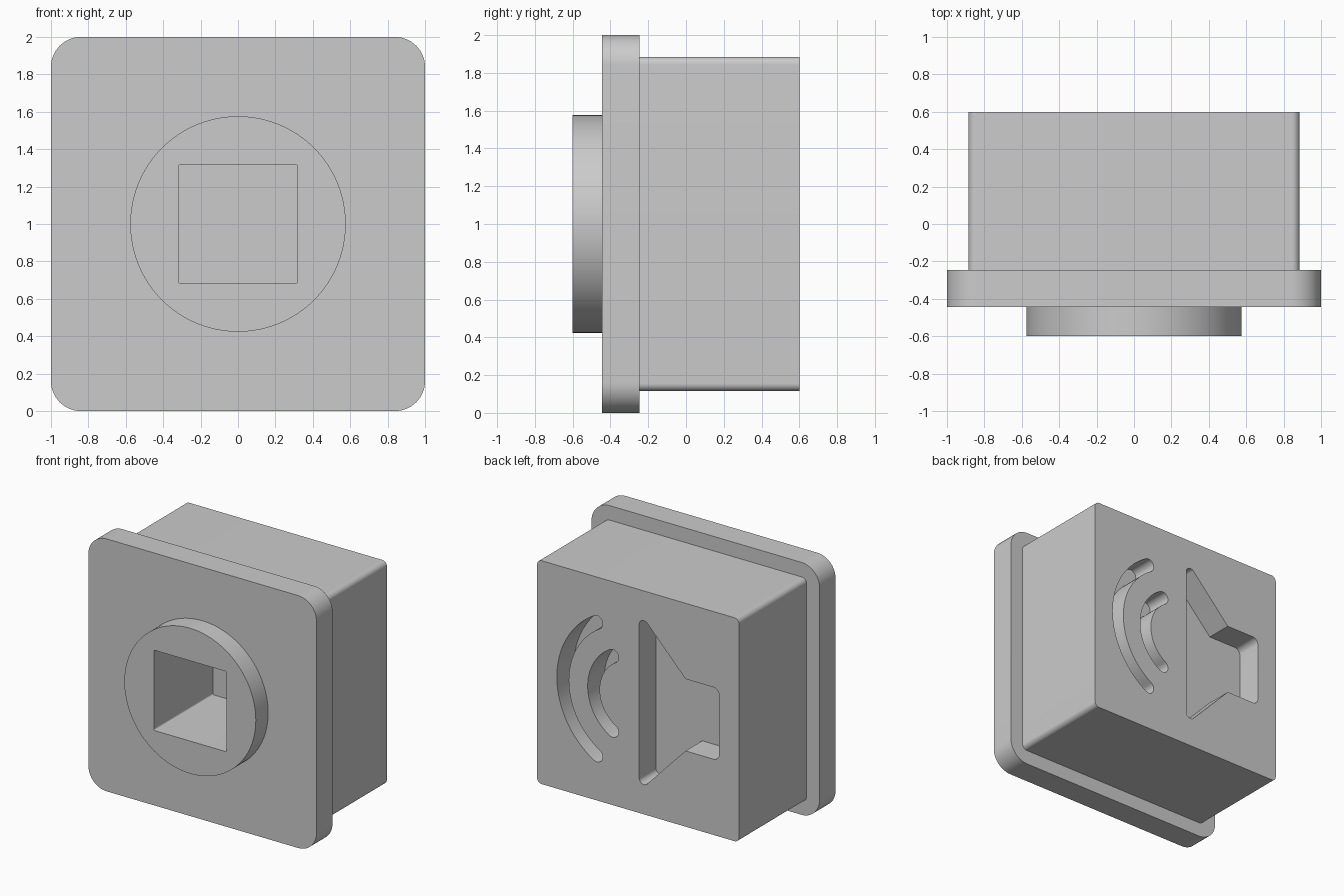
import bpy, bmesh, math
from mathutils import Vector

if "Cube" in bpy.data.objects:
    bpy.data.objects.remove(bpy.data.objects["Cube"], do_unlink=True)

CENTRE_Z = 1.0
BACK = 0.6

grey = bpy.data.materials.new("plain grey")
grey.use_nodes = True
grey.diffuse_color = (0.6, 0.6, 0.6, 1)
grey.node_tree.nodes["Principled BSDF"].inputs["Base Color"].default_value = (0.6, 0.6, 0.6, 1)


def arc(cx, cz, radius, start, end, steps):
    """Points on a circular arc, angles in degrees."""
    angles = [math.radians(start + (end - start) * i / steps) for i in range(steps + 1)]
    return [(cx + radius * math.cos(a), cz + radius * math.sin(a)) for a in angles]


def fillet(corners, steps=10):
    """Round each (x, z, radius) corner of a closed outline."""
    outline = []
    for i, (x, z, radius) in enumerate(corners):
        p = Vector((x, z))
        if radius == 0:
            outline.append((x, z))
            continue
        a = (Vector(corners[i - 1][:2]) - p).normalized()
        b = (Vector(corners[(i + 1) % len(corners)][:2]) - p).normalized()
        half = a.angle(b) / 2
        centre = p + (a + b).normalized() * radius / math.sin(half)
        start = p + a * radius / math.tan(half) - centre
        end = p + b * radius / math.tan(half) - centre
        for k in range(steps + 1):
            d = start.lerp(end, k / steps).normalized() * radius
            outline.append(tuple(centre + d))
    return outline


def rounded_square(half, radius):
    return fillet([(sx * half, sz * half, radius)
                   for sx, sz in ((-1, -1), (1, -1), (1, 1), (-1, 1))])


def prism(name, outline, y_front, y_back):
    """Extrude an outline in the upright plane along y."""
    bm = bmesh.new()
    face = bm.faces.new([bm.verts.new((x, y_front, z + CENTRE_Z)) for x, z in outline])
    grown = bmesh.ops.extrude_face_region(bm, geom=[face], use_keep_orig=True)
    moved = [v for v in grown["geom"] if isinstance(v, bmesh.types.BMVert)]
    bmesh.ops.translate(bm, verts=moved, vec=(0, y_back - y_front, 0))
    bmesh.ops.recalc_face_normals(bm, faces=bm.faces)
    mesh = bpy.data.meshes.new(name)
    bm.to_mesh(mesh)
    bm.free()
    mesh.materials.append(grey)
    obj = bpy.data.objects.new(name, mesh)
    bpy.context.collection.objects.link(obj)
    return obj


def activate(obj):
    bpy.ops.object.select_all(action='DESELECT')
    obj.select_set(True)
    bpy.context.view_layer.objects.active = obj


def cut(obj, cutters):
    activate(obj)
    for cutter in cutters:
        mod = obj.modifiers.new("cut", 'BOOLEAN')
        mod.operation = 'DIFFERENCE'
        mod.solver = 'EXACT'
        mod.object = cutter
        bpy.ops.object.modifier_apply(modifier=mod.name)


# Solid parts: round collar, front plate and box body
collar = prism("collar", arc(0, 0, 0.576, 0, 357, 119), -0.6, -0.445)
plate = prism("front_plate", rounded_square(1.0, 0.16), -0.445, -0.245)
body = prism("body", rounded_square(0.885, 0.04), -0.245, BACK)

# Square socket running in from the front
socket = prism("socket_cutter", rounded_square(0.318, 0.012), -0.7, 0.14)

# Loudspeaker recess in the back
POCKET = BACK - 0.21
upper = [(-0.71, 0.285, 0.05), (-0.415, 0.285, 0), (-0.01, 0.71, 0.04)]
lower = [(x, -z, r) for x, z, r in reversed(upper)]
pockets = [prism("speaker_cutter", fillet(upper + lower), POCKET, BACK + 0.1)]

# Two round-ended sound waves beside it
WAVE_X, WIDTH, SWEEP = 0.045, 0.052, 59
for radius in (0.345, 0.615):
    tip = math.radians(SWEEP)
    tx, tz = WAVE_X + radius * math.cos(tip), radius * math.sin(tip)
    outline = (arc(WAVE_X, 0, radius + WIDTH, -SWEEP, SWEEP, 40)
               + arc(tx, tz, WIDTH, SWEEP, SWEEP + 180, 12)[1:-1]
               + arc(WAVE_X, 0, radius - WIDTH, SWEEP, -SWEEP, 40)
               + arc(tx, -tz, WIDTH, 180 - SWEEP, 360 - SWEEP, 12)[1:-1])
    pockets.append(prism("wave_cutter", outline, POCKET, BACK + 0.1))

cut(collar, [socket])
cut(plate, [socket])
cut(body, [socket] + pockets)

for cutter in [socket] + pockets:
    bpy.data.objects.remove(cutter, do_unlink=True)

# Smooth the curved walls, keep the edges crisp
for obj in (collar, plate, body):
    activate(obj)
    bpy.ops.object.shade_smooth_by_angle(angle=math.radians(30))
